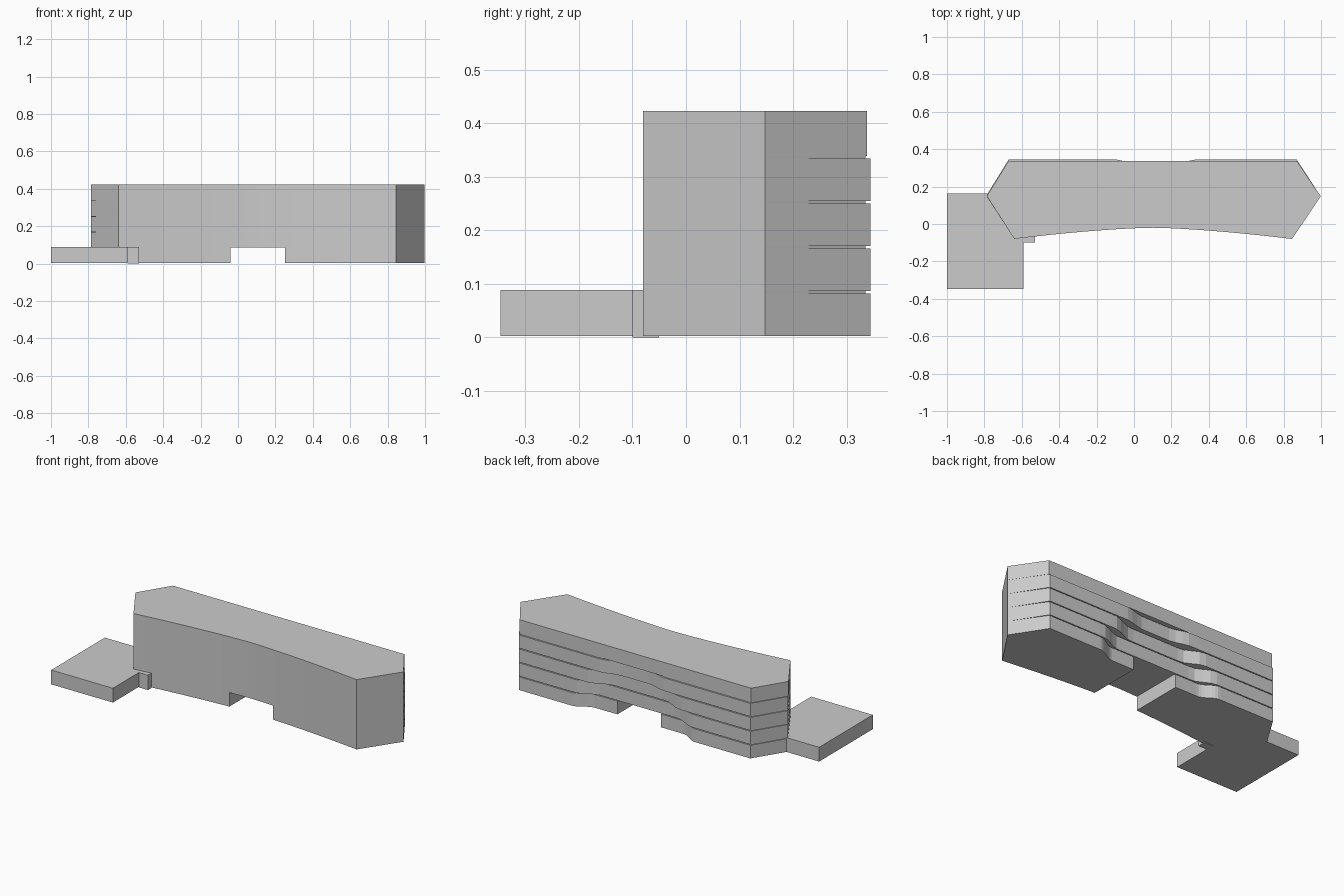
import bpy, bmesh

if "Cube" in bpy.data.objects:
    bpy.data.objects.remove(bpy.data.objects["Cube"])

FLOOR_H = 0.084
BASE = 0.003
GAP = 0.005


def prism(name, pts, z0, z1):
    bm = bmesh.new()
    bottom = [bm.verts.new((x, y, z0)) for x, y in pts]
    top = [bm.verts.new((x, y, z1)) for x, y in pts]
    n = len(pts)
    bm.faces.new(bottom[::-1])
    bm.faces.new(top)
    for i in range(n):
        j = (i + 1) % n
        bm.faces.new((bottom[i], bottom[j], top[j], top[i]))
    bmesh.ops.recalc_face_normals(bm, faces=bm.faces[:])
    me = bpy.data.meshes.new(name)
    bm.to_mesh(me)
    bm.free()
    ob = bpy.data.objects.new(name, me)
    bpy.context.collection.objects.link(ob)
    return ob


def smooth(t):
    t = max(0.0, min(1.0, t))
    return t * t * (3 - 2 * t)


def front_y(x):
    return -0.02 - 0.06 * min(1, abs(x - 0.1) / 0.745) ** 1.5


def back_y(x, y, recess):
    # shallow wave pressed into the rear wall
    if recess is None:
        return y
    depth, a, b, c, d = recess
    return y - depth * min(smooth((x - a) / (b - a)), smooth((d - x) / (d - c)))


def span(a, b, n):
    return [a + (b - a) * i / n for i in range(n + 1)]


def footprint(back, recess, x0=None, x1=None, n=40):
    # full hexagonal plan, or one cut off by a passage wall at x0 or x1
    fx = span(-0.64 if x0 is None else x0, 0.845 if x1 is None else x1, n)
    bx = span(0.87 if x1 is None else x1, -0.67 if x0 is None else x0, n)
    pts = [(x, front_y(x)) for x in fx]
    if x1 is None:
        pts.append((0.998, 0.148))
    pts += [(x, back_y(x, back, recess)) for x in bx]
    if x0 is None:
        pts.append((-0.787, 0.148 + back - 0.337))
    return pts


# rear recess of each storey: depth, ramp start/end left, ramp start/end right
recesses = [(0.05, -0.30, -0.19, 0.40, 0.52),
            (0.05, -0.28, -0.15, 0.36, 0.50),
            (0.05, -0.20, -0.07, 0.27, 0.42),
            (0.028, -0.10, 0.02, 0.20, 0.34),
            None]

for i, rec in enumerate(recesses):
    z0 = BASE + i * FLOOR_H
    z1 = z0 + FLOOR_H
    back = 0.338 if i == 4 else 0.345
    body_top = z1 if i == 4 else z1 - GAP
    # ground storey is split by the passage
    cuts = [(None, -0.04), (0.25, None)] if i == 0 else [(None, None)]
    for k, (x0, x1) in enumerate(cuts):
        prism(f"storey_{i + 1}_{k}", footprint(back, rec, x0, x1), z0, body_top)
        # narrow shadow joint below the next storey
        if i < 4:
            prism(f"joint_{i + 1}_{k}", footprint(back - 0.01, rec, x0, x1), body_top, z1)

# low side annex and its connecting block
prism("annex", [(-1, -0.347), (-0.59, -0.347), (-0.59, 0.0), (-0.69, 0.0),
                (-0.775, 0.163), (-1, 0.163)], BASE, 0.089)
prism("annex_link", [(-0.59, -0.1), (-0.53, -0.1), (-0.53, -0.05), (-0.59, -0.05)], 0, 0.089)
